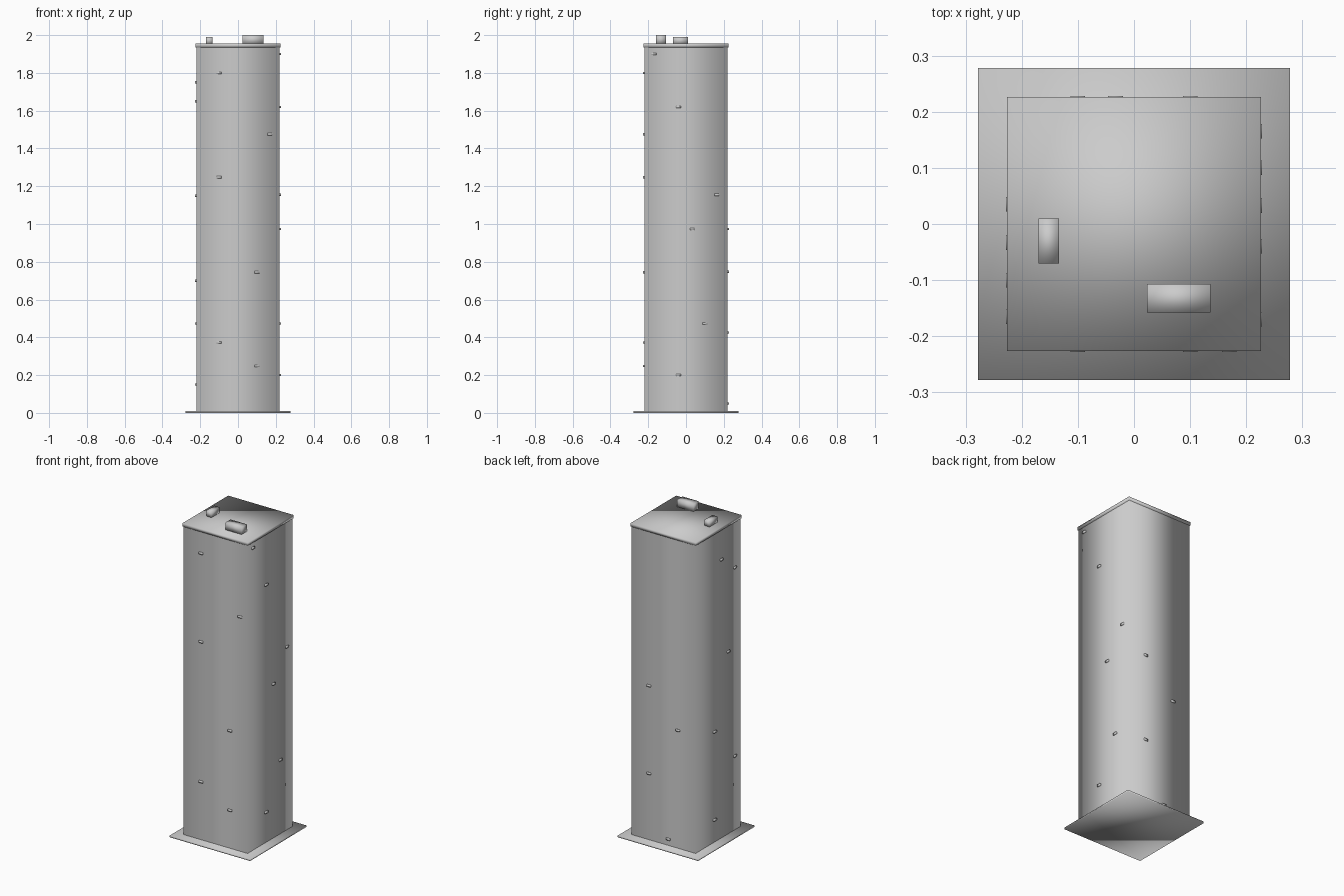
import bpy, bmesh
from mathutils import Vector

if "Cube" in bpy.data.objects:
    bpy.data.objects.remove(bpy.data.objects["Cube"])


def box(name, lo, hi, open_ends=False):
    """Fully smooth-shaded box between two corners."""
    lo, hi = Vector(lo), Vector(hi)
    bm = bmesh.new()
    bmesh.ops.create_cube(bm, size=1)
    bmesh.ops.scale(bm, vec=hi - lo, verts=bm.verts)
    bmesh.ops.translate(bm, vec=(lo + hi) / 2, verts=bm.verts)
    if open_ends:
        caps = [f for f in bm.faces if abs(f.normal.z) > 0.9]
        bmesh.ops.delete(bm, geom=caps, context='FACES_ONLY')
    for f in bm.faces:
        f.smooth = True
    mesh = bpy.data.meshes.new(name)
    bm.to_mesh(mesh)
    bm.free()
    ob = bpy.data.objects.new(name, mesh)
    bpy.context.collection.objects.link(ob)
    return ob


W = 0.221

# Base plate, shaft and cap
box("base_plate", (-0.278, -0.278, 0), (0.278, 0.278, 0.01))
box("shaft", (-W, -W, 0), (W, W, 1.94), open_ends=True)
box("cap_slab", (-0.226, -0.226, 1.935), (0.226, 0.226, 1.955))

# Blocks resting on the cap
box("large_top_block", (0.023, -0.158, 1.95), (0.136, -0.107, 2.0))
box("small_top_block", (-0.17, -0.07, 1.95), (-0.134, 0.01, 1.99))

# Small studs on each side: (position along the face, height)
studs = {
    "front": [(-.1, 1.8), (.17, 1.475), (-.1, 1.247), (.1, .745), (-.1, .373), (.1, .248)],
    "right": [(-.17, 1.9), (-.04, 1.62), (.165, 1.155), (.033, .973), (.1, .473), (-.04, .2)],
    "back": [(.1, .973), (-.1, .747), (.1, .425), (-.033, .05)],
    "left": [(-.033, 1.75), (-.165, 1.65), (-.1, 1.15), (.035, .7), (-.165, .473), (.035, .15)],
}
for side, spots in studs.items():
    sign = 1 if side in ("right", "back") else -1
    d0, d1 = sorted((sign * (W - 0.006), sign * (W + 0.007)))
    for i, (u, z) in enumerate(spots):
        a, b = u - 0.013, u + 0.013
        lo, hi = z - 0.006, z + 0.006
        if side in ("front", "back"):
            box(f"{side}_stud_{i}", (a, d0, lo), (b, d1, hi))
        else:
            box(f"{side}_stud_{i}", (d0, a, lo), (d1, b, hi))
